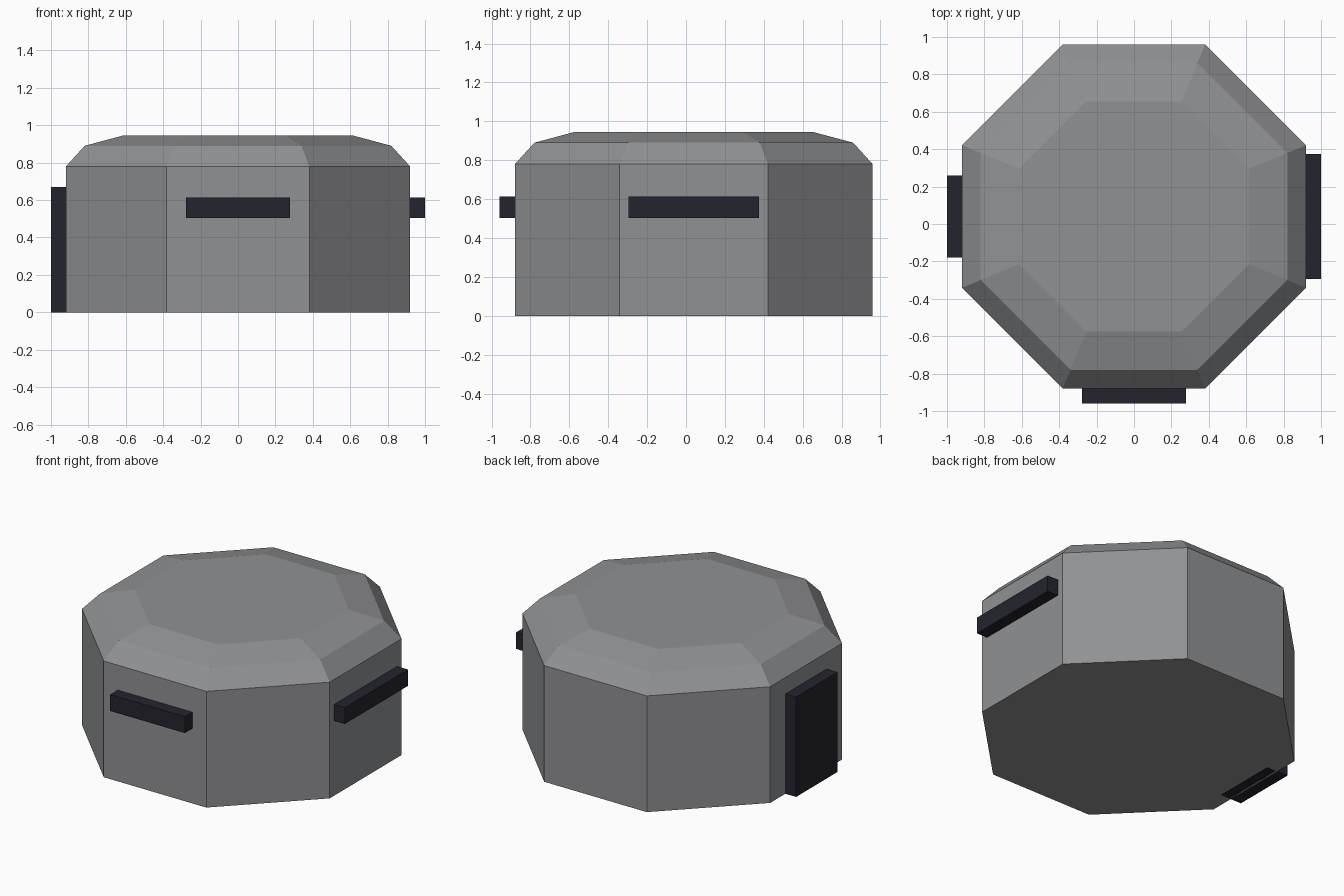
import bpy
import bmesh
from math import cos, sin, pi

if "Cube" in bpy.data.objects:
    bpy.data.objects.remove(bpy.data.objects["Cube"], do_unlink=True)

CENTRE_Y = 0.04
WALL = 0.92  # distance from the axis to each flat wall


def make_material(name, rgb):
    mat = bpy.data.materials.new(name)
    mat.use_nodes = True
    mat.diffuse_color = (*rgb, 1)
    mat.node_tree.nodes["Principled BSDF"].inputs["Base Color"].default_value = (*rgb, 1)
    return mat


concrete = make_material("concrete grey", (0.28, 0.285, 0.295))
dark = make_material("dark opening", (0.017, 0.0175, 0.027))


def finish(bm, name, mat):
    bmesh.ops.recalc_face_normals(bm, faces=bm.faces)
    mesh = bpy.data.meshes.new(name)
    bm.to_mesh(mesh)
    bm.free()
    mesh.materials.append(mat)
    obj = bpy.data.objects.new(name, mesh)
    bpy.context.collection.objects.link(obj)
    return obj


def box(name, centre, size, mat):
    bm = bmesh.new()
    bmesh.ops.create_cube(bm, size=1)
    bmesh.ops.scale(bm, vec=size, verts=bm.verts)
    bmesh.ops.translate(bm, vec=centre, verts=bm.verts)
    return finish(bm, name, mat)


# Octagonal shell: straight walls, then two bevelled steps up to a flat roof
profile = [(WALL, 0), (WALL, 0.78), (0.82, 0.89), (0.615, 0.945)]
bm = bmesh.new()
rings = []
for apothem, z in profile:
    r = apothem / cos(pi / 8)
    angles = [(i + 0.5) * pi / 4 for i in range(8)]
    rings.append([bm.verts.new((r * cos(a), r * sin(a) + CENTRE_Y, z)) for a in angles])
for low, high in zip(rings, rings[1:]):
    for i in range(8):
        j = (i + 1) % 8
        bm.faces.new((low[i], low[j], high[j], high[i]))
bm.faces.new(rings[0][::-1])
bm.faces.new(rings[-1])
finish(bm, "bunker_shell", concrete)

# Firing slits and door, each half sunk into its wall
DEPTH = 0.16
SLIT_Z, SLIT_H = 0.558, 0.11
box("front_slit", (0, CENTRE_Y - WALL, SLIT_Z), (0.555, DEPTH, SLIT_H), dark)
box("left_slit", (WALL, CENTRE_Y, SLIT_Z), (DEPTH, 0.67, SLIT_H), dark)
box("right_door", (-WALL, CENTRE_Y, 0.335), (DEPTH, 0.44, 0.67), dark)
